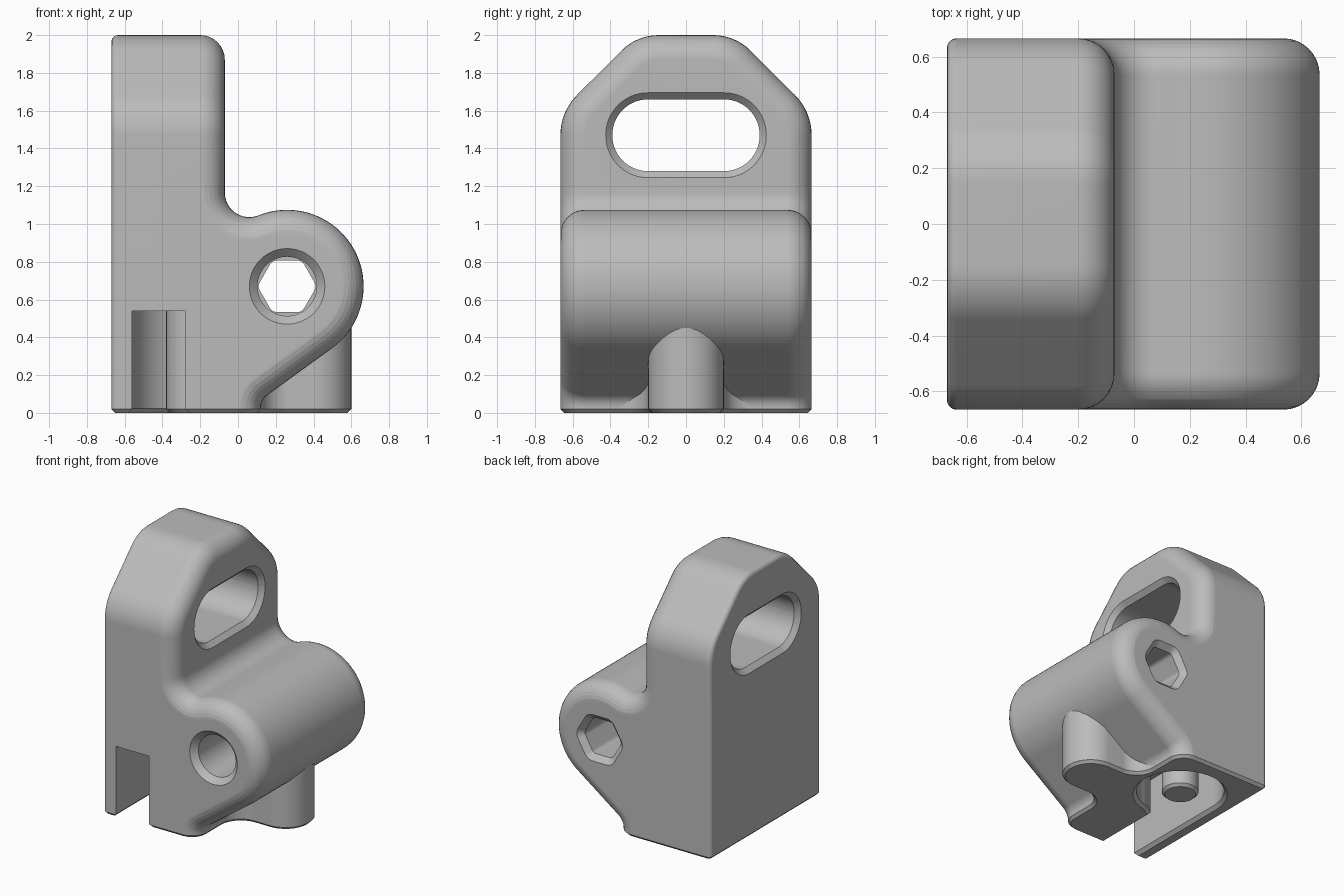
import bpy, bmesh, math
from mathutils import Vector, Matrix

cube = bpy.data.objects.get("Cube")
if cube:
    bpy.data.objects.remove(cube, do_unlink=True)

grey = bpy.data.materials.new("plain grey")
grey.use_nodes = True
GREY = (0.5, 0.5, 0.5, 1)
grey.diffuse_color = GREY
grey.node_tree.nodes["Principled BSDF"].inputs["Base Color"].default_value = GREY

HALF = 0.665       # half depth in y
LEFT, WALL = -0.67, -0.07   # flat side and tower wall
SEAM = 1.2         # height where the tower starts
SOFT, CRISP = 0.13, 0.035   # large and small edge rounding


def arc(cx, cy, r, a0, a1, n):
    steps = [math.radians(a0 + (a1 - a0) * i / n) for i in range(n + 1)]
    return [Vector((cx + r * math.cos(a), cy + r * math.sin(a))) for a in steps]


def rounded(corners, n=8):
    """Counter-clockwise polygon of (x, y) or (x, y, radius) corners."""
    out = []
    pts = [Vector(c[:2]) for c in corners]
    for i, c in enumerate(corners):
        p = pts[i]
        if len(c) == 2:
            out.append(p)
            continue
        d1 = (p - pts[i - 1]).normalized()
        d2 = (pts[(i + 1) % len(pts)] - p).normalized()
        turn = math.atan2(d1.x * d2.y - d1.y * d2.x, d1.dot(d2))
        start = p - d1 * c[2] * math.tan(abs(turn) / 2)
        side = math.copysign(1, turn)
        centre = start + Vector((-d1.y, d1.x)) * side * c[2]
        for k in range(n + 1):
            out.append(centre + Matrix.Rotation(turn * k / n, 2) @ (start - centre))
    return out


def inset(pts, amount):
    """Move a counter-clockwise loop inward; amount is a number or a rule."""
    out = []
    for i, p in enumerate(pts):
        d1 = (p - pts[i - 1]).normalized()
        d2 = (pts[(i + 1) % len(pts)] - p).normalized()
        n1, n2 = Vector((-d1.y, d1.x)), Vector((-d2.y, d2.x))
        d = amount(p) if callable(amount) else amount
        out.append(p + (n1 + n2) * d / (1 + n1.dot(n2)))
    return out


def rounding(r, depth):
    """How far a rounded edge falls back at a depth below the end face."""
    return r - math.sqrt(r * r - (r - depth) ** 2) if depth < r else 0


def depths(r, n=8):
    return [r * (1 - math.cos(math.pi / 2 * i / n)) for i in range(n + 1)]


def stack(name, axis, rows):
    """Skin a series of (position, loop) sections along an axis."""
    bm = bmesh.new()
    place = {"x": lambda t, p: (t, p.x, p.y),
             "y": lambda t, p: (p.x, t, p.y),
             "z": lambda t, p: (p.x, p.y, t)}[axis]
    loops = [[bm.verts.new(place(t, p)) for p in loop] for t, loop in rows]
    for a, b in zip(loops, loops[1:]):
        for i in range(len(a)):
            bm.faces.new((a[i - 1], a[i], b[i], b[i - 1]))
    bm.faces.new(loops[0])
    bm.faces.new(loops[-1])
    bmesh.ops.recalc_face_normals(bm, faces=bm.faces)
    mesh = bpy.data.meshes.new(name)
    bm.to_mesh(mesh)
    bm.free()
    mesh.materials.append(grey)
    obj = bpy.data.objects.new(name, mesh)
    bpy.context.collection.objects.link(obj)
    return obj


def cut(obj, cutter):
    bpy.context.view_layer.objects.active = obj
    mod = obj.modifiers.new("cut", 'BOOLEAN')
    mod.operation, mod.solver, mod.object = 'DIFFERENCE', 'EXACT', cutter
    bpy.ops.object.modifier_apply(modifier=mod.name)


# Body: side profile with the barrel, sloped underside and blend into the tower
BX, BZ, BR = 0.26, 0.67, 0.405
FOOT = 0.12
blend_x = WALL + SOFT
blend_z = BZ + math.sqrt((BR + SOFT) ** 2 - (BX - blend_x) ** 2)
meet = math.degrees(math.atan2(blend_z - BZ, blend_x - BX))
barrel = arc(BX, BZ, BR, -54, meet, 40)
blend = arc(blend_x, blend_z, SOFT, meet - 180, -180, 12)[1:]
lower = rounded([(LEFT, 0.02), (FOOT, 0.02), (FOOT, 0.068, 0.08), tuple(barrel[0])])[:-1]
profile = lower + barrel + blend + [Vector((WALL, SEAM)), Vector((LEFT, SEAM))]


def body_loop(t):
    loop = inset(profile, lambda p: rounding(CRISP if p.x < LEFT + 0.01 else SOFT, t))
    for p, q in zip(profile, loop):
        if p.y in (profile[0].y, profile[-1].y):
            q.y = p.y
    return loop


ts = sorted(set(depths(SOFT) + depths(CRISP, 4)))
rows = [(t - HALF, body_loop(t)) for t in ts]
rows += [(HALF - t, body_loop(t)) for t in reversed(ts)]
body = stack("body", "y", rows)

# Tower: chamfered arch outline with a softly rounded inner edge
arch = rounded([(-HALF, SEAM), (HALF, SEAM), (HALF, 1.595, 0.3), (0.26, 2, 0.28),
                (-0.26, 2, 0.28), (-HALF, 1.595, 0.3)])


def tower_row(x):
    d = rounding(SOFT, max(WALL - x, 0)) + rounding(CRISP, max(x - LEFT, 0))
    loop = inset(arch, d)
    loop[0].y = loop[1].y = SEAM
    return (x, loop)


xs = [LEFT + t for t in depths(CRISP, 4)] + [WALL - t for t in reversed(depths(SOFT))]
tower = stack("tower", "x", [tower_row(x) for x in xs])

# Foot plate with chamfered underside, and the rounded lug below the barrel
lug_end = [(FOOT, -0.2, 0.15), (0.6, -0.2, 0.199), (0.6, 0.2, 0.199), (FOOT, 0.2, 0.15)]
foot_outline = rounded([(LEFT, -HALF, CRISP), (FOOT, -HALF, SOFT)] + lug_end
                       + [(FOOT, HALF, SOFT), (LEFT, HALF, CRISP)])
foot = stack("foot_plate", "z", [(0, inset(foot_outline, 0.02)), (0.02, foot_outline)])
lug_outline = rounded([(0.09, -0.36), (FOOT, -0.36)] + lug_end + [(FOOT, 0.36), (0.09, 0.36)], 12)
lug = stack("lug", "z", [(0.02, lug_outline), (0.5, lug_outline)])

# Pin inside the bottom pocket
PX, PY = -0.25, 0.21
ring = arc(PX, PY, 0.13, 0, 360, 40)[:-1]
pin = stack("pin", "z", [(0, inset(ring, 0.02)), (0.02, ring), (0.56, ring)])

# Cutters: tower slot, round bore, hex bore and keyhole pocket
slot = rounded([(-0.39, 1.28), (0.39, 1.28), (0.39, 1.66), (-0.39, 1.66)])
slot = rounded([(p.x, p.y, 0.189) for p in slot], 14)
slot_cut = stack("slot_cutter", "x", [
    (LEFT - 0.01, inset(slot, -0.045)), (LEFT + 0.035, slot),
    (WALL - 0.035, slot), (WALL + 0.01, inset(slot, -0.045))])

bore = arc(BX, BZ, 0.157, 0, 360, 48)[:-1]
bore_cut = stack("bore_cutter", "y", [
    (-HALF - 0.01, inset(bore, -0.053)), (-HALF + 0.043, bore), (0, bore)])

hexagon = rounded([(p.x, p.y, 0.04) for p in arc(BX, BZ, 0.157, 0, 360, 6)[:-1]], 5)
hex_cut = stack("hex_cutter", "y", [
    (-0.02, hexagon), (HALF - 0.04, hexagon), (HALF + 0.01, inset(hexagon, -0.05))])

keyhole = [Vector(p) for p in ((-0.56, -0.8), (-0.28, -0.8), (-0.28, -0.15))]
keyhole += arc(PX, PY, 0.31, -80, 180, 36)
pocket_cut = stack("pocket_cutter", "z", [
    (-0.01, inset(keyhole, -0.034)), (0.024, keyhole), (0.54, keyhole)])

cut(tower, slot_cut)
for cutter in (bore_cut, hex_cut, pocket_cut):
    cut(body, cutter)
cut(foot, pocket_cut)
for cutter in (slot_cut, bore_cut, hex_cut, pocket_cut):
    bpy.data.objects.remove(cutter, do_unlink=True)

# Smooth shading with crisp edges
for obj in (body, tower, foot, lug, pin):
    bpy.ops.object.select_all(action='DESELECT')
    obj.select_set(True)
    bpy.context.view_layer.objects.active = obj
    bpy.ops.object.shade_smooth_by_angle(angle=math.radians(30))
    weighted = obj.modifiers.new("weighted", 'WEIGHTED_NORMAL')
    weighted.keep_sharp = True
